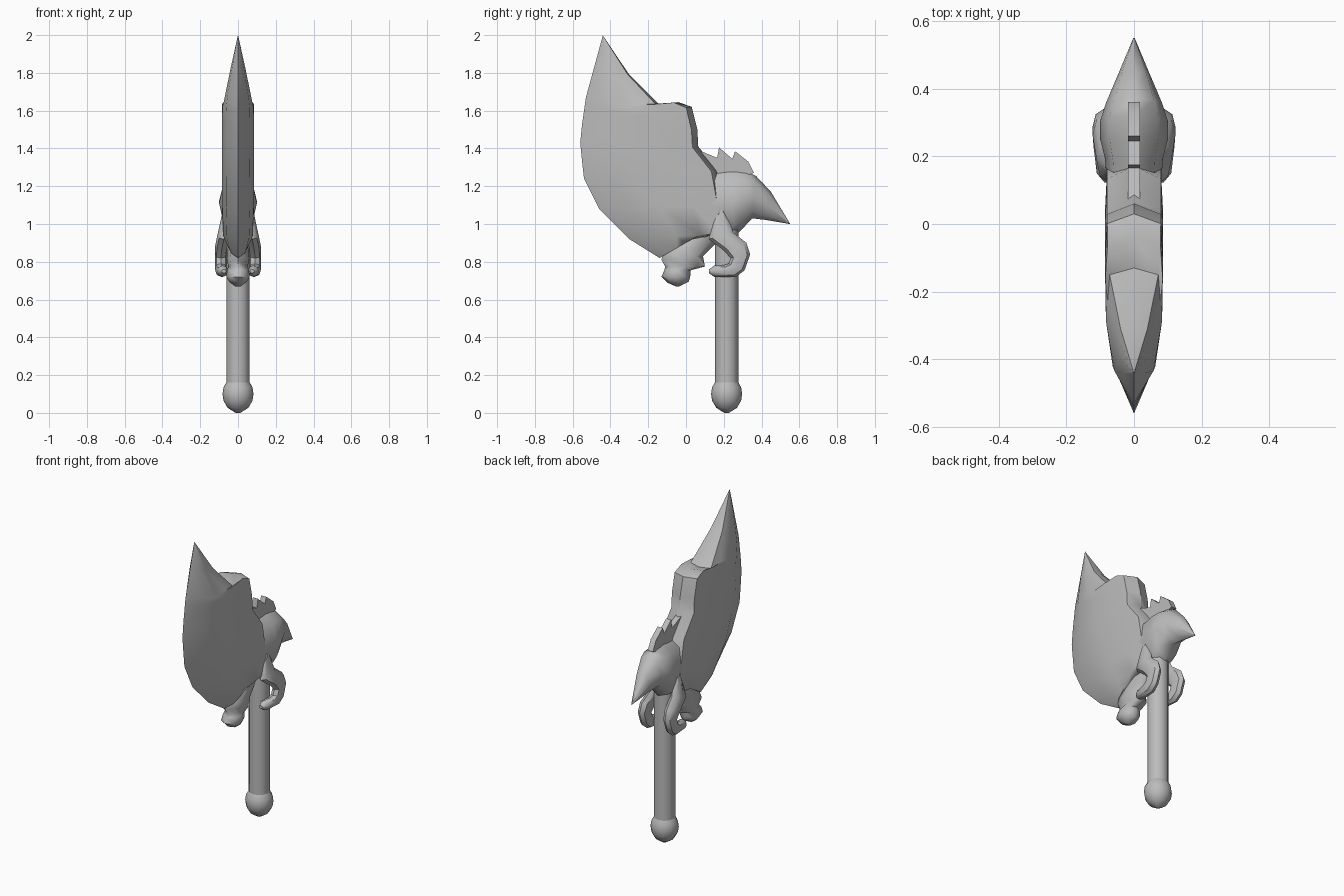
import bpy, bmesh, math

cube = bpy.data.objects.get("Cube")
if cube:
    bpy.data.objects.remove(cube, do_unlink=True)

metal = bpy.data.materials.new("plain_grey")
metal.use_nodes = True
GREY = (0.5, 0.5, 0.5, 1)
metal.diffuse_color = GREY
metal.node_tree.nodes["Principled BSDF"].inputs["Base Color"].default_value = GREY

# Half cross-sections: (distance from first to second point, share of half width)
OVAL = [(0, 0), (.15, .72), (.5, 1), (.85, .72), (1, 0)]
WEDGE = [(0, 0), (.24, .74), (.5, .97), (.75, 1), (.95, .92), (1, 0)]


def finish(name, bm, angle=40):
    bmesh.ops.remove_doubles(bm, verts=bm.verts, dist=0.0005)
    bmesh.ops.recalc_face_normals(bm, faces=bm.faces)
    mesh = bpy.data.meshes.new(name)
    bm.to_mesh(mesh)
    bm.free()
    obj = bpy.data.objects.new(name, mesh)
    bpy.context.collection.objects.link(obj)
    mesh.materials.append(metal)
    bpy.ops.object.select_all(action='DESELECT')
    obj.select_set(True)
    bpy.context.view_layer.objects.active = obj
    bpy.ops.object.shade_smooth_by_angle(angle=math.radians(angle))
    return obj


def skin(name, rings, angle=40):
    """Join rings of points with quads and cap both ends."""
    bm = bmesh.new()
    loops = [[bm.verts.new(p) for p in ring] for ring in rings]
    n = len(loops[0])
    for a, b in zip(loops, loops[1:]):
        for i in range(n):
            j = (i + 1) % n
            bm.faces.new((a[i], a[j], b[j], b[i]))
    bm.faces.new(loops[0])
    bm.faces.new(loops[-1])
    return finish(name, bm, angle)


def loft(name, rows, shape, angle=40):
    """Rows are (y1, z1, y2, z2, half width, x offset)."""
    rings = []
    for y1, z1, y2, z2, w, cx in rows:
        pts = [(s * w, y1 + (y2 - y1) * t, z1 + (z2 - z1) * t) for t, s in shape]
        pts += [(-x, y, z) for x, y, z in reversed(pts[1:-1])]
        rings.append([(x + cx, y, z) for x, y, z in pts])
    return skin(name, rings, angle)


def lathe(name, profile, y0, sides=12):
    rings = []
    for r, z in profile:
        turn = [2 * math.pi * i / sides for i in range(sides)]
        rings.append([(r * math.cos(a), y0 + r * math.sin(a), z) for a in turn])
    return skin(name, rings, 50)


# Broad blade with a sharp front edge and a thick back
loft("blade", [
    (-.44, 2.0, -.438, 1.995, .001, 0),
    (-.485, 1.835, -.3, 1.79, .043, 0),
    (-.53, 1.67, -.13, 1.62, .078, 0),
    (-.54, 1.6, -.04, 1.645, .085, 0),
    (-.55, 1.53, .03, 1.62, .086, 0),
    (-.56, 1.43, .06, 1.5, .086, 0),
    (-.55, 1.33, .065, 1.41, .086, 0),
    (-.54, 1.24, .17, 1.28, .086, 0),
    (-.46, 1.08, .2, 1.1, .086, 0),
    (-.3, .92, .2, .95, .08, 0),
    (-.14, .82, .04, .925, .05, 0),
], WEDGE)

# Beaked spike behind the blade
loft("back_spike", [
    (.1, 1.28, .16, .94, .08, 0),
    (.18, 1.285, .21, .92, .086, 0),
    (.25, 1.29, .25, .93, .1, 0),
    (.32, 1.28, .29, .965, .1, 0),
    (.37, 1.255, .35, 1.03, .082, 0),
    (.45, 1.17, .42, 1.022, .05, 0),
    (.55, 1.003, .549, 1.0, .002, 0),
], OVAL, 50)

# Rounded lower knob hanging from the blade
loft("lower_knob", [
    (-.06, .92, .2, .94, .045, 0),
    (-.12, .85, .14, .88, .055, 0),
    (-.13, .81, .09, .83, .06, 0),
    (-.11, .775, .1, .775, .052, 0),
    (-.115, .755, .025, .755, .058, 0),
    (-.13, .72, .022, .72, .062, 0),
    (-.1, .69, .015, .695, .045, 0),
    (-.055, .67, -.035, .67, .015, 0),
], OVAL, 60)

# Curled claws on both sides of the handle
for side, label in ((1, "left"), (-1, "right")):
    loft(label + "_claw", [
        (.2, 1.1, .14, 1.0, .025, side * .06),
        (.25, .955, .12, .92, .035, side * .075),
        (.32, .9, .2, .86, .035, side * .087),
        (.34, .84, .237, .82, .032, side * .09),
        (.31, .755, .225, .79, .032, side * .09),
        (.265, .72, .2, .782, .032, side * .088),
        (.15, .72, .15, .78, .03, side * .08),
        (.122, .74, .122, .76, .012, side * .075),
    ], OVAL)

# Thin jagged crest above the spike
crest = [(.05, 1.4), (.105, 1.375), (.165, 1.35), (.175, 1.405), (.245, 1.345),
         (.26, 1.385), (.33, 1.33), (.36, 1.27), (.26, 1.24), (.12, 1.24)]
skin("crest", [[(x, y, z) for y, z in crest] for x in (-.018, .018)], 30)

# Handle and round pommel
lathe("handle", [(.062, .1), (.062, 1.05)], .215)
lathe("pommel", [(.012, 0), (.055, .027), (.077, .065), (.082, .1),
                 (.077, .135), (.06, .165)], .215)
